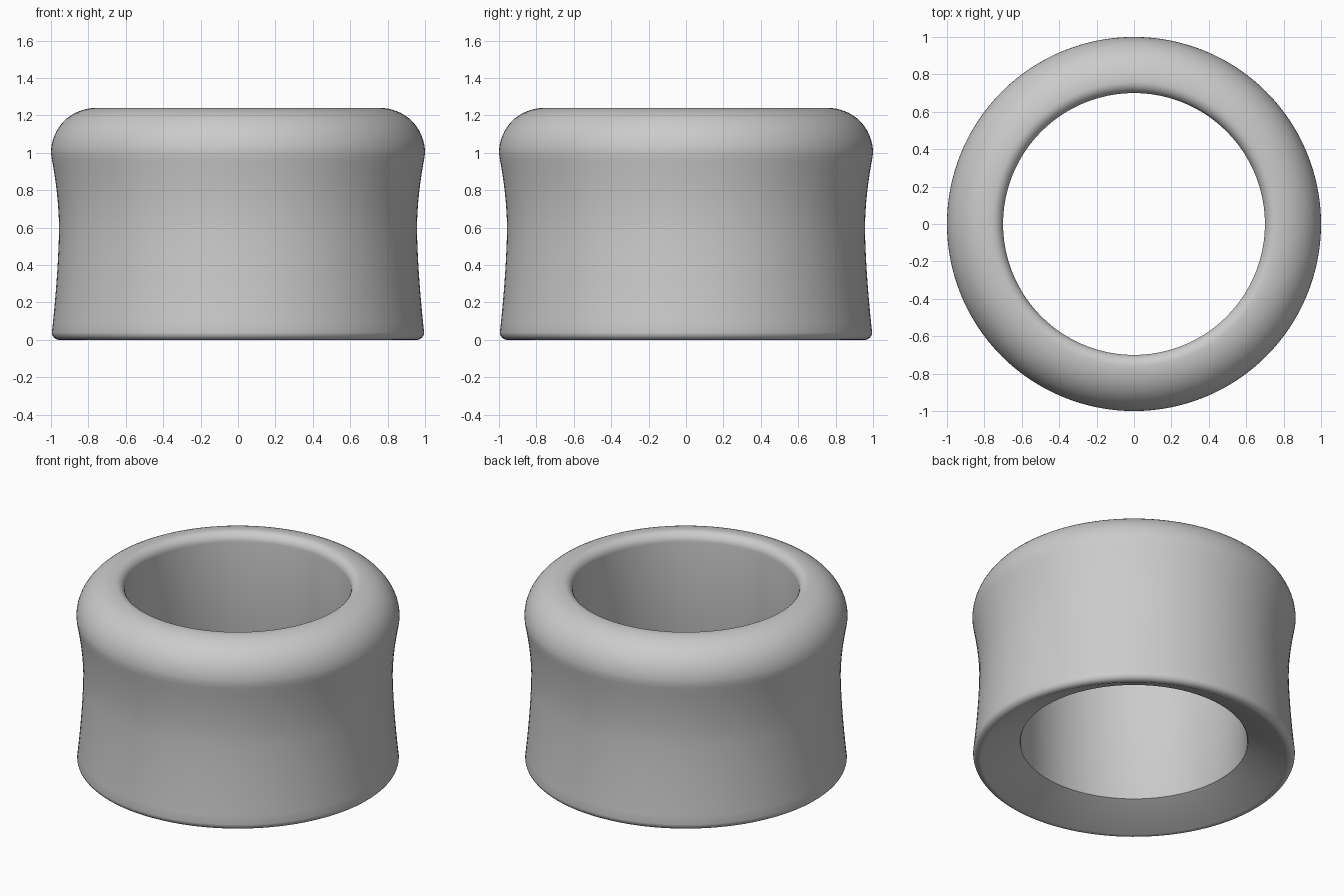
import bpy, bmesh, math

if "Cube" in bpy.data.objects:
    bpy.data.objects.remove(bpy.data.objects["Cube"])

SEGMENTS = 128


def arc(cx, cz, r, a0, a1, n):
    """Points (radius, height) along an arc, angles in degrees."""
    return [(cx + r * math.cos(math.radians(a0 + (a1 - a0) * i / n)),
             cz + r * math.sin(math.radians(a0 + (a1 - a0) * i / n))) for i in range(n + 1)]


def waist(z0, z1, r0, r1, n):
    """Ease between two radii, flat at the start."""
    return [(r0 + (r1 - r0) * (i / n) ** 1.8, z0 + (z1 - z0) * i / n) for i in range(1, n + 1)]


# Closed cross-section: bottom lip, waisted outside, rounded top, bore, countersink
profile = arc(0.955, 0.04, 0.04, -110, 0, 8)
profile += [(0.957 + (0.995 - 0.957) * (1 - i / 10) ** 1.6, 0.04 + 0.56 * i / 10) for i in range(1, 11)]
profile += waist(0.60, 0.97, 0.957, 0.996, 8)
profile += arc(0.76, 1.0, 0.24, 0, 90, 16)
profile += arc(0.76, 1.18, 0.06, 90, 180, 8)[1:]
profile += [(0.70, 0.13), (0.705, 0.12)]

# Lathe the cross-section around z
bm = bmesh.new()
rings = []
for i in range(SEGMENTS):
    a = 2 * math.pi * i / SEGMENTS
    rings.append([bm.verts.new((r * math.cos(a), r * math.sin(a), z)) for r, z in profile])
n = len(profile)
for i in range(SEGMENTS):
    a, b = rings[i], rings[(i + 1) % SEGMENTS]
    for j in range(n):
        k = (j + 1) % n
        bm.faces.new((a[j], b[j], b[k], a[k]))
bmesh.ops.recalc_face_normals(bm, faces=bm.faces)
mesh = bpy.data.meshes.new("ring_collar")
bm.to_mesh(mesh)
bm.free()

ring = bpy.data.objects.new("ring_collar", mesh)
bpy.context.collection.objects.link(ring)

grey = bpy.data.materials.new("plain grey")
grey.diffuse_color = (0.6, 0.6, 0.6, 1)
grey.use_nodes = True
grey.node_tree.nodes["Principled BSDF"].inputs["Base Color"].default_value = grey.diffuse_color
mesh.materials.append(grey)

bpy.context.view_layer.objects.active = ring
ring.select_set(True)
bpy.ops.object.shade_smooth_by_angle(angle=math.radians(35))
